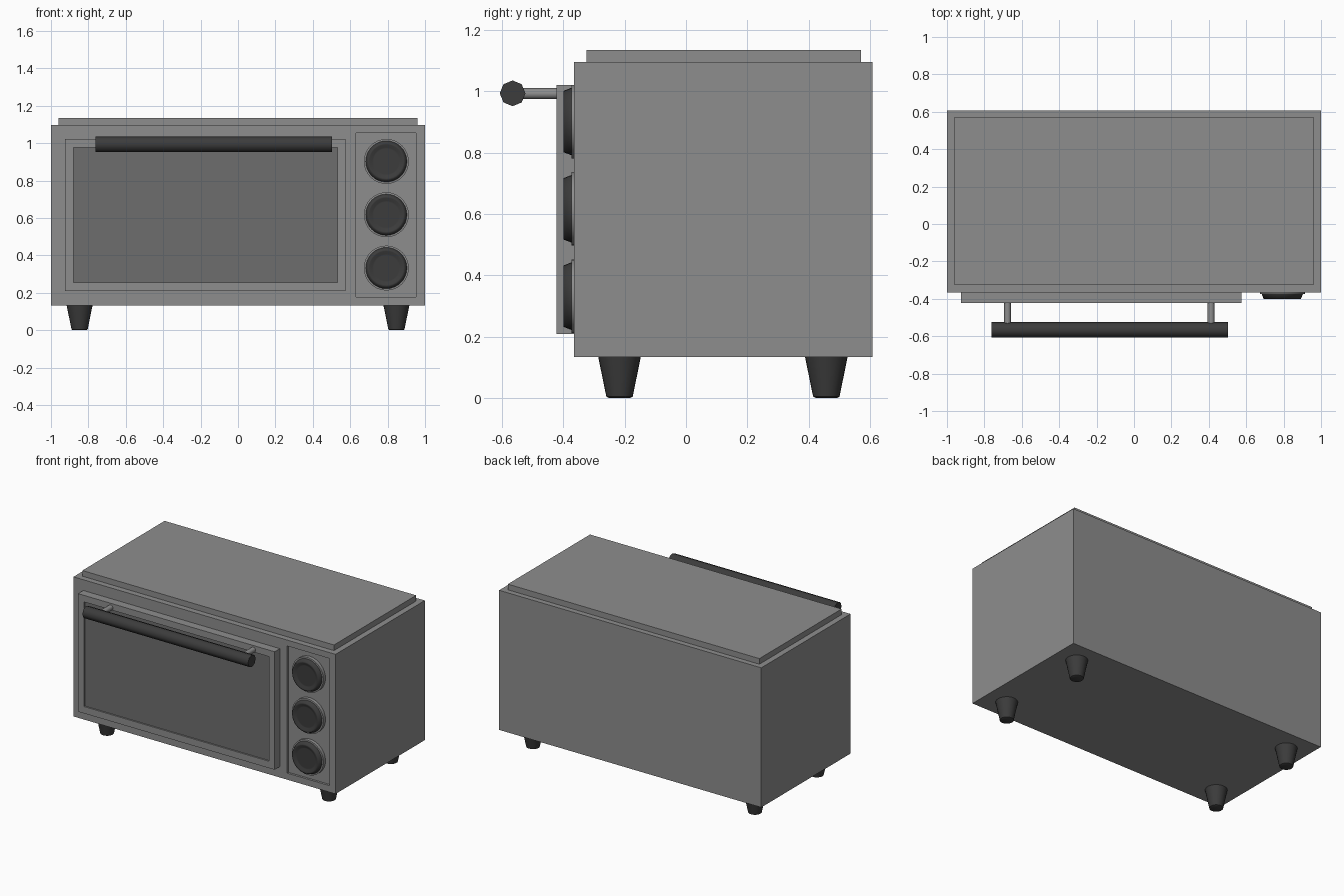
import bpy, bmesh, math
from mathutils import Matrix, Vector

if "Cube" in bpy.data.objects:
    bpy.data.objects.remove(bpy.data.objects["Cube"])


def material(name, v):
    m = bpy.data.materials.new(name)
    m.diffuse_color = (v, v, v, 1)
    m.use_nodes = True
    m.node_tree.nodes["Principled BSDF"].inputs["Base Color"].default_value = m.diffuse_color
    return m


DARK = material("dark_plastic", 0.045)
GLASS = material("dark_glass", 0.155)
METAL = material("grey_metal", 0.27)


def finish(name, bm, mat, smooth_angle=0):
    bmesh.ops.recalc_face_normals(bm, faces=bm.faces)
    me = bpy.data.meshes.new(name)
    bm.to_mesh(me)
    bm.free()
    ob = bpy.data.objects.new(name, me)
    bpy.context.collection.objects.link(ob)
    me.materials.append(mat)
    if smooth_angle:
        bpy.ops.object.select_all(action='DESELECT')
        ob.select_set(True)
        bpy.context.view_layer.objects.active = ob
        bpy.ops.object.shade_smooth_by_angle(angle=math.radians(smooth_angle))
    return ob


def box(name, lo, hi, mat=METAL):
    bm = bmesh.new()
    lo, hi = Vector(lo), Vector(hi)
    bmesh.ops.create_cube(bm, size=1, matrix=Matrix.Translation((lo + hi) / 2)
                          @ Matrix.Diagonal((*(hi - lo), 1)))
    return finish(name, bm, mat)


def recess(ob, lo, hi):
    cutter = box(ob.name + "_cutter", lo, hi)
    cutter.hide_render = True
    mod = ob.modifiers.new("recess", 'BOOLEAN')
    mod.operation = 'DIFFERENCE'
    mod.solver = 'EXACT'
    mod.object = cutter
    bpy.context.view_layer.objects.active = ob
    bpy.ops.object.modifier_apply(modifier=mod.name)
    bpy.data.objects.remove(cutter)


def lathe(name, profile, sides, matrix, mat=METAL, smooth_angle=50):
    """Spin (radius, height) points about z, cap both ends, then place."""
    bm = bmesh.new()
    rings = [[bm.verts.new((r * math.cos(2 * math.pi * i / sides),
                            r * math.sin(2 * math.pi * i / sides), h))
              for i in range(sides)] for r, h in profile]
    for a, b in zip(rings, rings[1:]):
        for i in range(sides):
            j = (i + 1) % sides
            bm.faces.new((a[i], a[j], b[j], b[i]))
    bm.faces.new(rings[0])
    bm.faces.new(rings[-1])
    bm.transform(matrix)
    return finish(name, bm, mat, smooth_angle)


def at(x, y, z):
    return Matrix.Translation((x, y, z))


FORWARD = Matrix.Rotation(math.pi / 2, 4, 'X')   # z axis -> -y
SIDEWAYS = Matrix.Rotation(math.pi / 2, 4, 'Y')  # z axis -> +x

# Oven casing with recessed control panel, and raised lid
casing = box("casing", (-1, -0.365, 0.133), (1, 0.608, 1.096))
recess(casing, (0.63, -0.5, 0.178), (0.953, -0.35, 1.055))
box("top_plate", (-0.96, -0.325, 1.09), (0.96, 0.571, 1.135))

# Door frame with dark window
door = box("door", (-0.925, -0.422, 0.208), (0.575, -0.364, 1.022))
recess(door, (-0.88, -0.5, 0.255), (0.532, -0.406, 0.977))
box("window", (-0.88, -0.412, 0.255), (0.532, -0.404, 0.977), GLASS)

# Handle bar on two posts
lathe("door_handle", [(0.042, -0.762), (0.042, 0.502)], 8,
      at(0, -0.566, 0.994) @ SIDEWAYS, DARK)
for side, x in (("left", -0.676), ("right", 0.412)):
    lathe(f"handle_post_{side}", [(0.018, 0), (0.018, 0.145)], 12,
          at(x, -0.415, 0.993) @ FORWARD)

# Knobs: backing ring plus tapered, dished cap
for i, z in enumerate((0.332, 0.617, 0.902)):
    place = at(0.793, -0.35, z) @ FORWARD
    lathe(f"knob_ring_{i}", [(0.12, -0.002), (0.12, 0.023), (0.112, 0.024)], 32, place)
    lathe(f"knob_{i}", [(0.111, 0.022), (0.1, 0.05), (0.09, 0.05),
                        (0.075, 0.04), (0.068, 0.04)], 32, place, DARK, 75)

# Tapered feet
for x in (-0.847, 0.847):
    for y in (-0.217, 0.458):
        lathe(f"{'front' if y < 0 else 'back'}_foot_{'left' if x < 0 else 'right'}",
              [(0.035, 0), (0.043, 0.004), (0.07, 0.136)], 24, at(x, y, 0), DARK)
